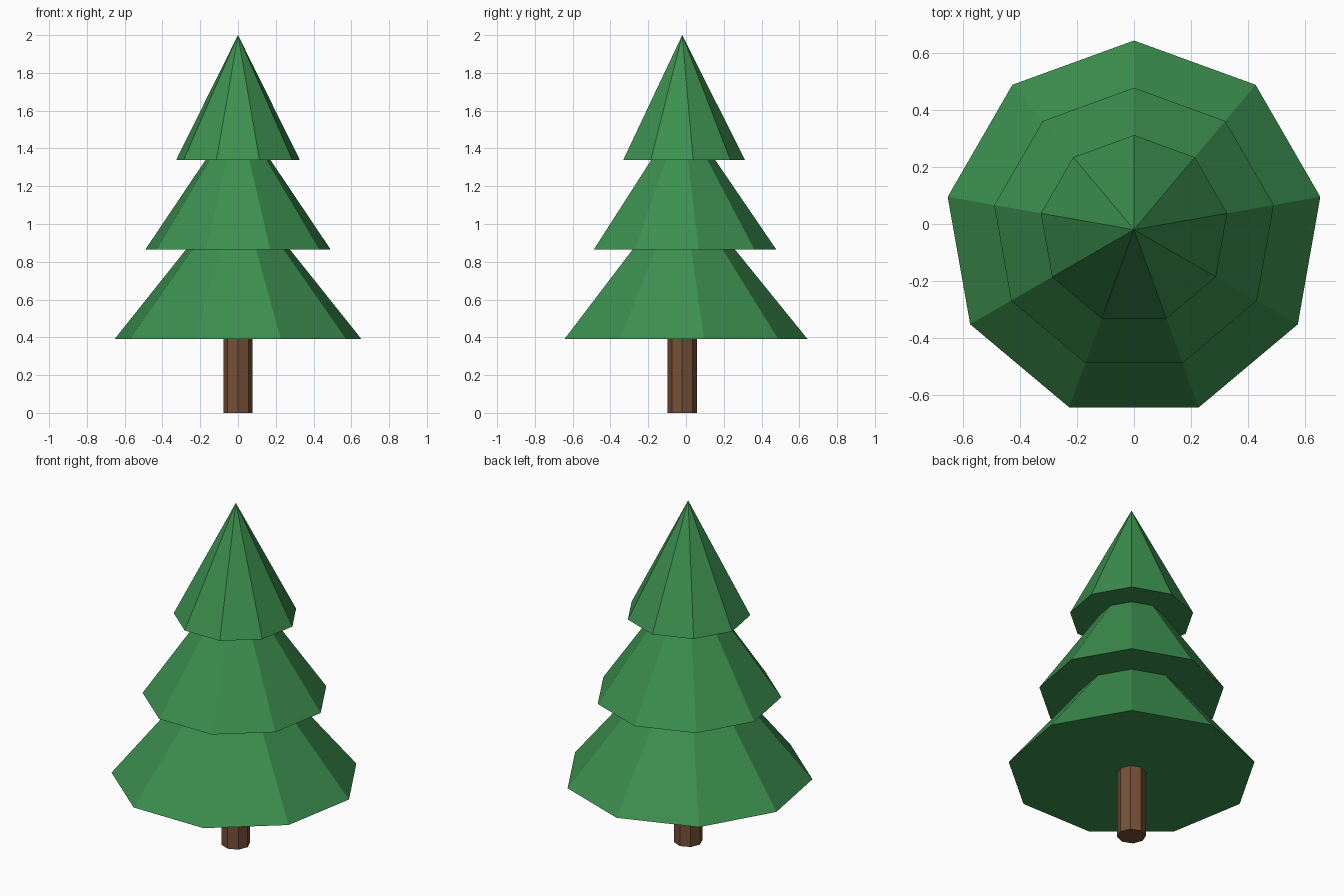
import bpy

# Remove the default cube
cube = bpy.data.objects.get("Cube")
if cube:
    bpy.data.objects.remove(cube, do_unlink=True)

CENTRE_Y = -0.02


def make_material(name, rgb):
    mat = bpy.data.materials.new(name)
    mat.use_nodes = True
    colour = (*rgb, 1.0)
    mat.diffuse_color = colour
    bsdf = next(n for n in mat.node_tree.nodes if n.type == 'BSDF_PRINCIPLED')
    bsdf.inputs["Base Color"].default_value = colour
    return mat


def add_cone(name, sides, bottom, height, radius, top_radius, mat):
    """Flat-shaded cone or prism standing on the height 'bottom'."""
    bpy.ops.mesh.primitive_cone_add(
        vertices=sides, radius1=radius, radius2=top_radius, depth=height,
        location=(0, CENTRE_Y, bottom + height / 2))
    obj = bpy.context.object
    obj.name = name
    obj.data.name = name
    obj.data.materials.append(mat)
    return obj


green = make_material("leaf green", (0.045, 0.275, 0.078))
brown = make_material("bark brown", (0.178, 0.079, 0.037))

# Trunk, reaching up into the lowest branches
add_cone("trunk", 8, 0.0, 0.5, 0.077, 0.077, brown)

# Nine-sided branch tiers: name, base height, cone height, radius
tiers = [
    ("lower_branches", 0.39, 0.82, 0.664),
    ("middle_branches", 0.865, 0.73, 0.498),
    ("upper_branches", 1.34, 0.66, 0.332),
]
for name, bottom, height, radius in tiers:
    add_cone(name, 9, bottom, height, radius, 0.0, green)
